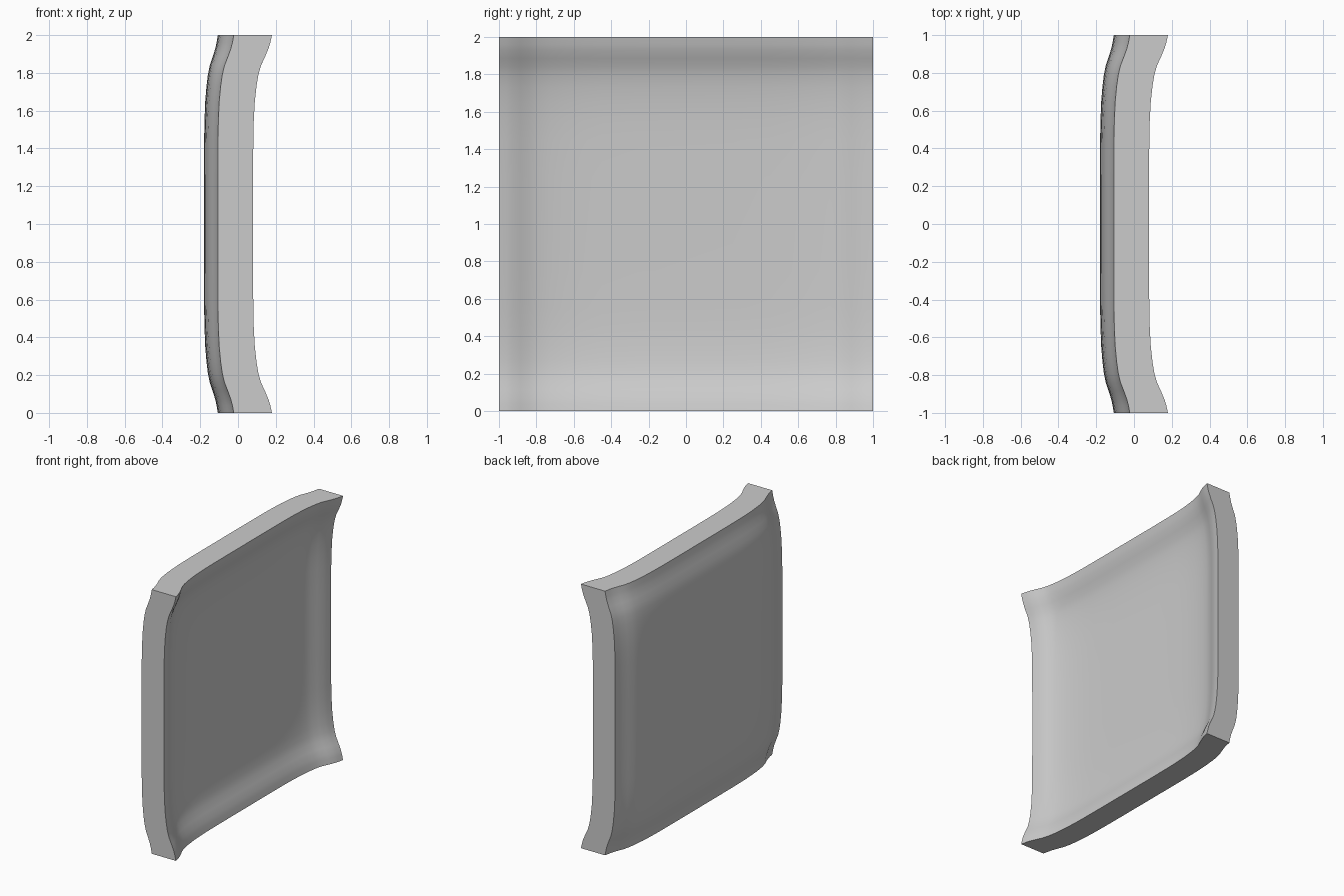
import bpy
import bmesh
import math

cube = bpy.data.objects.get("Cube")
if cube:
    bpy.data.objects.remove(cube, do_unlink=True)

# Rim profile: distance from the panel centre, and normalised rise there
HALF = [(0, 0), (0.25, 0), (0.45, 0.01), (0.55, 0.035), (0.65, 0.09),
        (0.73, 0.18), (0.79, 0.28), (0.84, 0.42), (0.885, 0.63),
        (0.93, 0.82), (0.96, 0.91), (1, 1)]
PROFILE = [(-t, r) for t, r in HALF[:0:-1]] + HALF
CELLS = len(PROFILE) - 1

# Each sheet: x at its centre, rise at a rim, and extra rise at a corner
SHEETS = [(-0.18, 0.073, 0.012), (-0.022, 0.102, -0.002)]


def station(c):
    """Profile point belonging to an evenly spaced grid coordinate."""
    return PROFILE[round((c + 1) / 2 * CELLS)]


def make_material(name, value):
    mat = bpy.data.materials.new(name)
    mat.use_nodes = True
    colour = (value, value, value, 1)
    mat.diffuse_color = colour
    mat.node_tree.nodes["Principled BSDF"].inputs["Base Color"].default_value = colour
    return mat


# Two matching sheets joined around their borders
bm = bmesh.new()
for level in range(len(SHEETS)):
    sheet = bmesh.ops.create_grid(bm, x_segments=CELLS, y_segments=CELLS, size=1)
    for v in sheet["verts"]:
        v.co.z = level
border = [e for e in bm.edges if e.is_boundary]
bmesh.ops.bridge_loops(bm, edges=border)

# Stand the slab upright and dish both sheets toward +x at all four rims
for v in bm.verts:
    (y, a), (z, b) = station(v.co.x), station(v.co.y)
    centre, rise, corner = SHEETS[round(v.co.z)]
    v.co = (centre + rise * (a + b) + corner * a * b, y, z + 1)
bmesh.ops.recalc_face_normals(bm, faces=bm.faces)

mesh = bpy.data.meshes.new("dished_panel")
bm.to_mesh(mesh)
bm.free()
panel = bpy.data.objects.new("dished_panel", mesh)
bpy.context.collection.objects.link(panel)
mesh.materials.append(make_material("mid grey", 0.6))

# Smooth faces with crisp rim edges
bpy.ops.object.select_all(action="DESELECT")
panel.select_set(True)
bpy.context.view_layer.objects.active = panel
bpy.ops.object.shade_smooth_by_angle(angle=math.radians(35))
